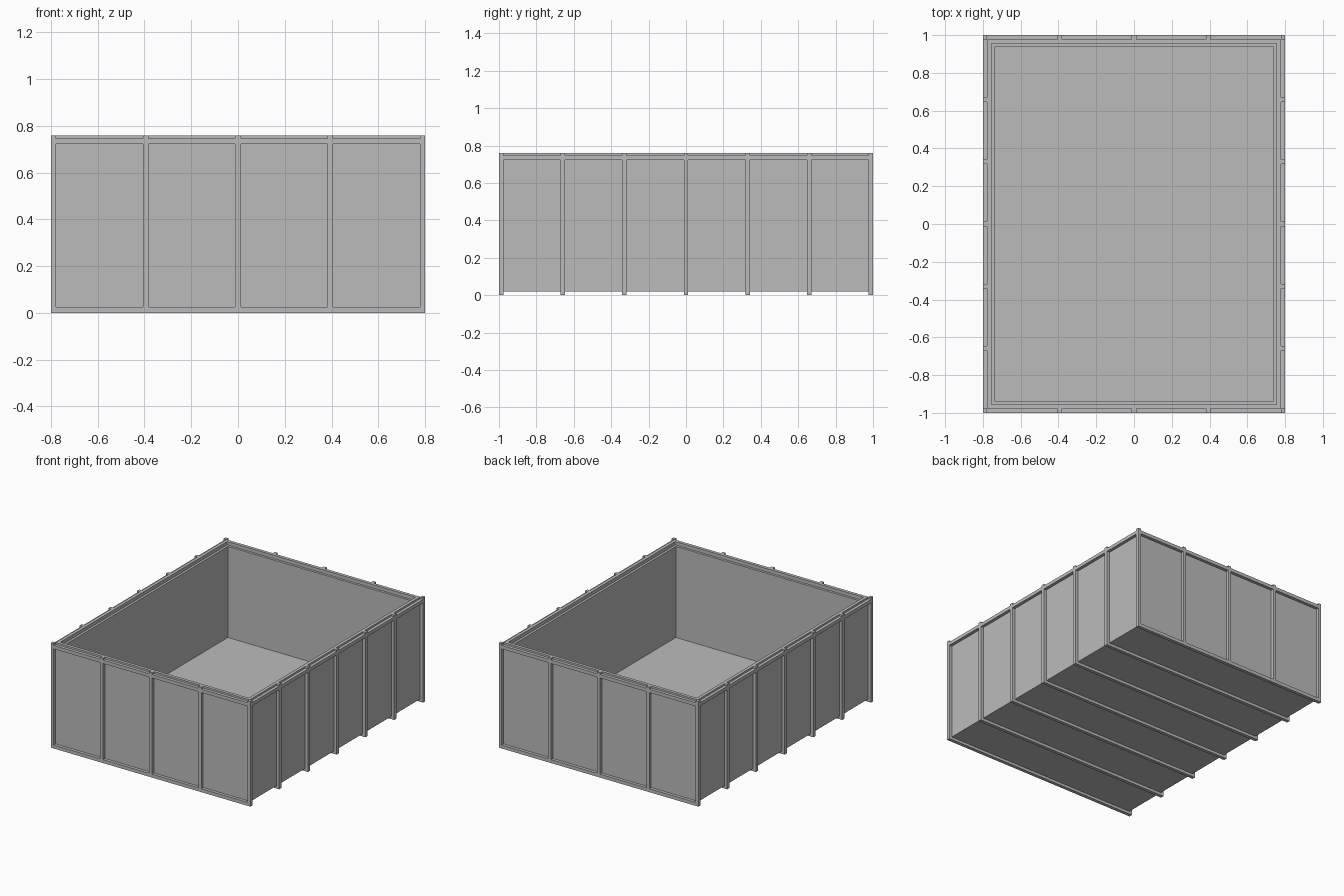
import bpy
import bmesh
from mathutils import Matrix

if "Cube" in bpy.data.objects:
    bpy.data.objects.remove(bpy.data.objects["Cube"], do_unlink=True)

HALF_X, HALF_Y, TOP = 0.8, 1.0, 0.76
RIB = 0.024        # rib width
DEPTH = 0.022      # how far ribs and rail stand out from the walls
FLOOR = 0.02       # underside of the tub

grey = bpy.data.materials.new("plain grey")
grey.use_nodes = True
grey.diffuse_color = (0.5, 0.5, 0.5, 1)
bsdf = next(n for n in grey.node_tree.nodes if n.type == "BSDF_PRINCIPLED")
bsdf.inputs["Base Color"].default_value = grey.diffuse_color


def finish(name, bm):
    bmesh.ops.recalc_face_normals(bm, faces=bm.faces)
    mesh = bpy.data.meshes.new(name)
    bm.to_mesh(mesh)
    bm.free()
    mesh.materials.append(grey)
    obj = bpy.data.objects.new(name, mesh)
    bpy.context.collection.objects.link(obj)
    return obj


def box(name, low, high):
    size = [b - a for a, b in zip(low, high)]
    mid = [(a + b) / 2 for a, b in zip(low, high)]
    bm = bmesh.new()
    bmesh.ops.create_cube(bm, size=1, matrix=Matrix.Translation(mid) @ Matrix.Diagonal((*size, 1)))
    return finish(name, bm)


def rectangle_loft(name, profile):
    """Stack rectangles given as (inset, height) and cap both ends."""
    bm = bmesh.new()
    loops = []
    for inset, z in profile:
        x, y = HALF_X - inset, HALF_Y - inset
        loops.append([bm.verts.new((sx * x, sy * y, z))
                      for sx, sy in ((-1, -1), (1, -1), (1, 1), (-1, 1))])
    for a, b in zip(loops, loops[1:]):
        for i in range(4):
            j = (i + 1) % 4
            bm.faces.new((a[i], a[j], b[j], b[i]))
    bm.faces.new(loops[0])
    bm.faces.new(loops[-1])
    return finish(name, bm)


# Open tub: outer wall, projecting rail, raised rim, inner ledge, inner wall, floor
rectangle_loft("tub", [
    (DEPTH, FLOOR), (DEPTH, 0.722), (0, 0.722), (0, 0.747), (DEPTH, 0.747),
    (DEPTH, TOP), (0.045, TOP), (0.045, 0.735), (0.062, 0.735), (0.062, 0.075),
])

# Side ribs (the end ones are corner posts) and the floor beams joining them
pitch_y = (HALF_Y - RIB / 2) / 3
for i in range(-3, 4):
    y = i * pitch_y
    y0, y1 = y - RIB / 2, y + RIB / 2
    inner = HALF_X - DEPTH
    box("left_rib", (inner, y0, 0), (HALF_X, y1, TOP))
    box("right_rib", (-HALF_X, y0, 0), (-inner, y1, TOP))
    beam_top = 0.025 if abs(i) == 3 else FLOOR
    box("floor_beam", (-inner, y0, 0), (inner, y1, beam_top))

# Front and back ribs between the corner posts
pitch_x = (HALF_X - RIB / 2) / 2
for i in (-1, 0, 1):
    x0, x1 = i * pitch_x - RIB / 2, i * pitch_x + RIB / 2
    inner = HALF_Y - DEPTH
    box("front_rib", (x0, -HALF_Y, 0.025), (x1, -inner, TOP))
    box("back_rib", (x0, inner, 0.025), (x1, HALF_Y, TOP))
